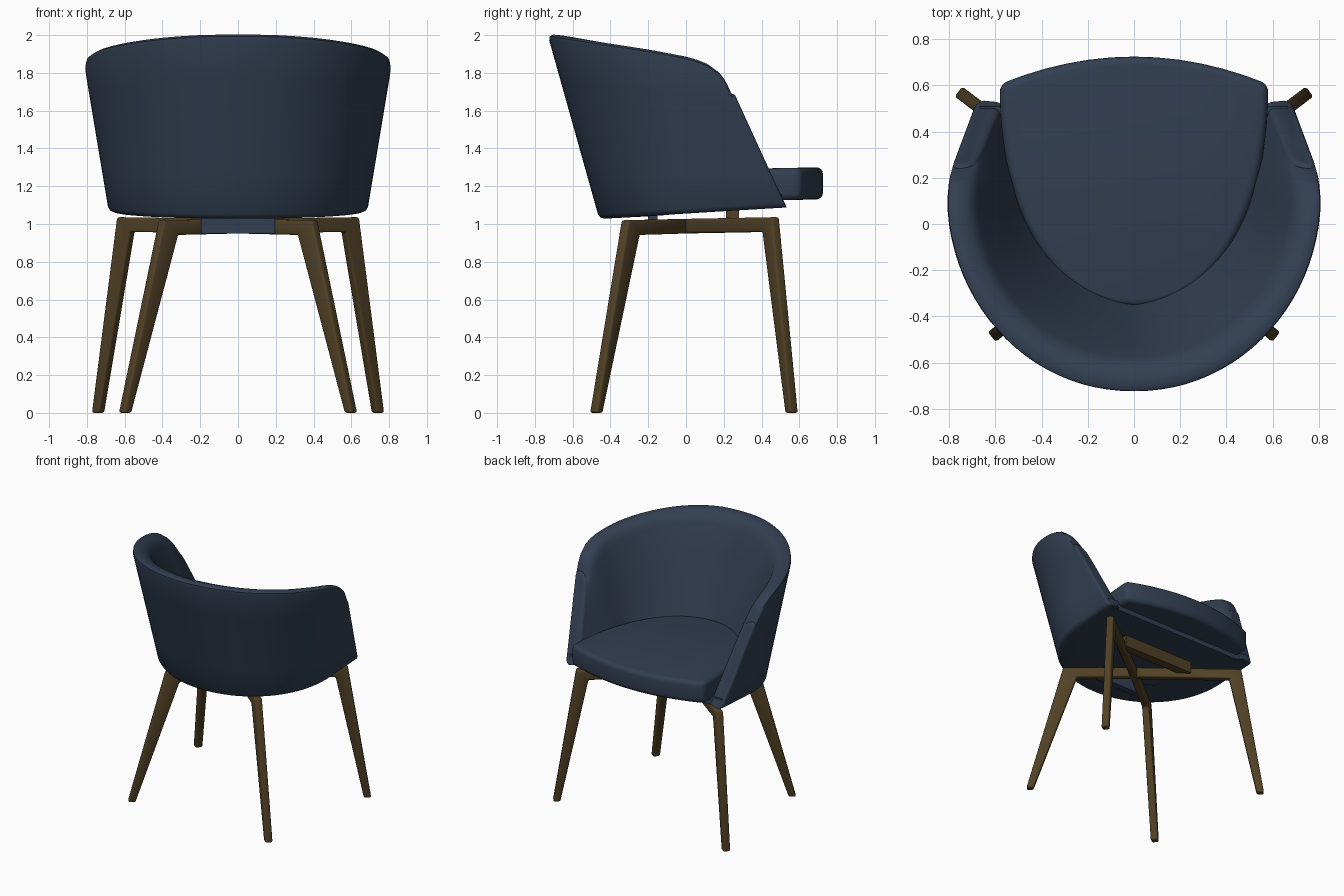
import bpy, bmesh, math
from mathutils import Vector

if "Cube" in bpy.data.objects:
    bpy.data.objects.remove(bpy.data.objects["Cube"])


def material(name, rgb):
    m = bpy.data.materials.new(name)
    m.diffuse_color = (*rgb, 1)
    m.use_nodes = True
    m.node_tree.nodes["Principled BSDF"].inputs["Base Color"].default_value = m.diffuse_color
    return m


BLUE = material("slate blue fabric", (0.032, 0.049, 0.083))
BROWN = material("dark brown wood", (0.083, 0.053, 0.019))


def finish(name, bm, mat, angle=40):
    bmesh.ops.recalc_face_normals(bm, faces=bm.faces)
    me = bpy.data.meshes.new(name)
    bm.to_mesh(me)
    bm.free()
    me.materials.append(mat)
    ob = bpy.data.objects.new(name, me)
    bpy.context.collection.objects.link(ob)
    bpy.ops.object.select_all(action='DESELECT')
    ob.select_set(True)
    bpy.context.view_layer.objects.active = ob
    bpy.ops.object.shade_smooth_by_angle(angle=math.radians(angle))
    return ob


def slab(pts, offset):
    """Closed polygon extruded along an offset vector."""
    bm = bmesh.new()
    f = bm.faces.new([bm.verts.new(p) for p in pts])
    g = bmesh.ops.extrude_face_region(bm, geom=[f])
    bmesh.ops.translate(bm, vec=offset, verts=[v for v in g["geom"] if isinstance(v, bmesh.types.BMVert)])
    bmesh.ops.recalc_face_normals(bm, faces=bm.faces)
    return bm


def bevel_sharp(bm, width, segs, angle=0.7):
    edges = [e for e in bm.edges if e.calc_face_angle(0) > angle]
    bmesh.ops.bevel(bm, geom=edges, offset=width, segments=segs, profile=0.5,
                    affect='EDGES', clamp_overlap=True)


# ---- shell: flared U-shaped wall, lofted from the back to the arm front ----
YC = 0.17      # the arms run straight in front of this y
POW = 0.975    # slight squaring of the round back
RIM = [(-0.72, 2.002), (-0.5, 1.967), (-0.2, 1.922), (0.0, 1.885), (0.06, 1.868), (0.11, 1.848),
       (0.15, 1.824), (0.18, 1.797), (0.205, 1.763), (0.225, 1.725), (0.24, 1.69)]


def rim_z(y):
    if y <= RIM[0][0]:
        return RIM[0][1]
    for (y0, z0), (y1, z1) in zip(RIM, RIM[1:]):
        if y <= y1:
            return z0 + (z1 - z0) * (y - y0) / (y1 - y0)
    return RIM[-1][1]


def base_z(y):
    return 1.028 + 0.06 * (y + 0.46)


def half_width(z):
    return 0.69 + 0.12 * (z - 1.1) / 0.72


def depth(z):
    return YC + 0.46 + 0.272 * (z - 1.03) / 0.97


def station(phi, w):
    """Returns bottom z, top z and a function (z, inset) -> point."""
    c, s = max(0, math.cos(phi)) ** POW, math.sin(phi) ** POW
    if w > 0:
        yb, yt = YC + 0.34 * w, YC + 0.07 * w
    else:
        yb = yt = YC - depth(1.03) * c
        for _ in range(4):
            yt = YC - depth(rim_z(yt)) * c
    zb, zt = base_z(yb), rim_z(yt)

    def point(z, d):
        a, b = half_width(z), depth(z)
        if w > 0:
            return Vector((a - d, yb + (yt - yb) * (z - zb) / (zt - zb), z))
        n = Vector((math.sin(phi) / a, -math.cos(phi) / b, 0)).normalized()
        return Vector((a * s, YC - b * c, z)) - n * d
    return zb, zt, point


N = 24
stations = [(math.pi / 2 * i / N, 0) for i in range(N + 1)] + [(math.pi / 2, k / 8) for k in range(1, 9)]


def section(phi, w, alpha=0.0):
    zb, zt, point = station(phi, w)
    back = math.cos(phi)
    t_top = 0.12 + 0.015 * back - 0.015 * w
    # wall thickness where it meets the seat, so the seat edge touches it
    t_seat = 0.175 + 0.045 * math.sin(2 * phi) + 0.02 * (1 - back) - 0.08 * w
    t_low = t_seat + (t_seat - t_top) * 0.37
    g = 1 - math.cos(alpha)          # shrink for the rounded arm front
    h = zt - zb
    out = [(zb, 0.025), (zb + 0.008, 0.007), (zb + 0.025, 0)]
    out += [(zb + h * k, 0) for k in (0.25, 0.5, 0.75)]
    out += [(zt - 0.03, 0), (zt - 0.01, 0.007), (zt, 0.028), (zt - 0.004, t_top * 0.5),
            (zt - 0.02, t_top * 0.75), (zt - 0.045, t_top * 0.92), (zt - 0.085, t_top)]
    out += [(zb + h * k, t_low + (t_top - t_low) * k) for k in (0.75, 0.5, 0.25)]
    out += [(zb + 0.01, t_low)]
    ring = []
    for z, d in out:
        p = point(z, d + g * 0.5 * (0.05 - d))
        p.y += 0.024 * math.sin(alpha)
        p.z -= g * 0.02 * (z - zb) / h
        ring.append(p)
    return ring


rings = [section(p, w) for p, w in stations]
rings += [section(math.pi / 2, 1, math.radians(a)) for a in (22, 45, 68, 90)]
bm = bmesh.new()
rows = [[bm.verts.new(p) for p in r] for r in rings]
for r0, r1 in zip(rows, rows[1:]):
    for i in range(len(r0)):
        j = (i + 1) % len(r0)
        bm.faces.new((r0[i], r0[j], r1[j], r1[i]))
bm.faces.new(rows[-1])
shell = finish("backrest_shell", bm, BLUE, 50)
mir = shell.modifiers.new("mirror", 'MIRROR')
mir.merge_threshold = 0.002

# ---- shell base: closed underside following the shell outline ----
half = []
for p, w in stations:
    zb, zt, point = station(p, w)
    half.append(point(zb + 0.002, 0.022))
outline = half + [Vector((-p.x, p.y, p.z)) for p in reversed(half[1:])]
bm = slab(outline, (0, 0, 0.07))
finish("shell_base", bm, BLUE)

# ---- seat cushion ----
right = []
for i in range(21):
    a = math.pi / 2 * i / 20
    right.append((0.582 * math.sin(a) ** 0.94, 0.605 - 0.965 * max(0, math.cos(a)) ** 0.94))
front = [(0.582 * k / 6, 0.605 + 0.12 * (1 - (k / 6) ** 2)) for k in range(5, -6, -1)]
plan = right + front + [(-x, y) for x, y in reversed(right[1:])]
bm = slab([(x, y, 1.128 + 0.02 * (y - 0.6)) for x, y in plan], (0, 0, 0.17))
bevel_sharp(bm, 0.035, 4)
finish("seat_cushion", bm, BLUE)


# ---- legs, each one bent piece with its rail to the centre ----
def leg(name, foot, r_out, r_in, z_top, sx):
    r = math.hypot(*foot)
    u = Vector((sx * foot[0] / r, foot[1] / r, 0))
    side = Vector((-u.y, u.x, 0)) * 0.054
    prof = [(0, 0.95), (r_in, z_top - 0.078), (r - 0.026, 0), (r + 0.026, 0),
            (r_out, z_top), (0, 1.027)]
    bm = slab([u * a + Vector((0, 0, z)) - side / 2 for a, z in prof], side)
    bevel_sharp(bm, 0.012, 3, 0.9)
    finish(name, bm, BROWN, 30)


for sx, tag in ((1, "right"), (-1, "left")):
    leg("open_side_leg_" + tag, (0.741, 0.559), 0.787, 0.70, 1.036, sx)
    leg("back_leg_" + tag, (0.598, -0.475), 0.52, 0.42, 1.020, sx)


# ---- cross bars between the rails ----
def bar(name, hw, y0, y1, z0, z1, mat):
    bm = slab([(-hw, y0, z0), (hw, y0, z0), (hw, y1, z0), (-hw, y1, z0)], (0, 0, z1 - z0))
    finish(name, bm, mat)


bar("front_cross_bar", 0.31, 0.212, 0.28, 0.985, 1.085, BROWN)
bar("rear_cross_bar", 0.195, -0.20, -0.15, 0.95, 1.06, BLUE)
